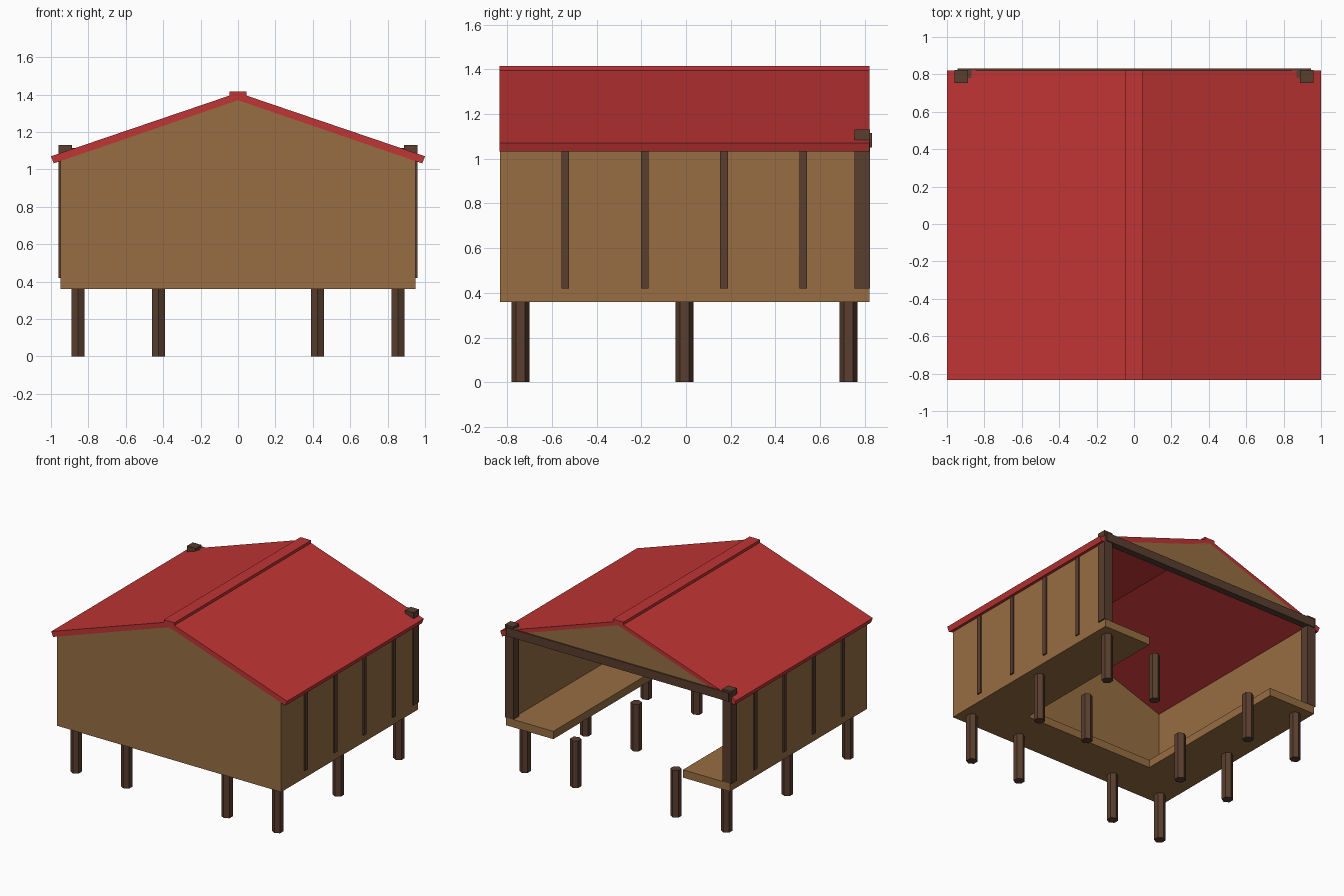
import bpy, bmesh

if "Cube" in bpy.data.objects:
    bpy.data.objects.remove(bpy.data.objects["Cube"])


def material(name, rgb):
    m = bpy.data.materials.new(name)
    m.diffuse_color = (*rgb, 1)
    m.use_nodes = True
    m.node_tree.nodes["Principled BSDF"].inputs["Base Color"].default_value = m.diffuse_color
    return m


RED = material("roof_red", (0.53, 0.035, 0.035))
TAN = material("plank_tan", (0.31, 0.155, 0.055))
DARK = material("dark_timber", (0.10, 0.048, 0.028))


def finish(name, bm, mat):
    bmesh.ops.recalc_face_normals(bm, faces=bm.faces)
    mesh = bpy.data.meshes.new(name)
    bm.to_mesh(mesh)
    bm.free()
    mesh.materials.append(mat)
    ob = bpy.data.objects.new(name, mesh)
    bpy.context.collection.objects.link(ob)
    return ob


def prism(name, pts, vec, mat):
    """Extrude a flat outline of 3D points along a vector."""
    bm = bmesh.new()
    face = bm.faces.new([bm.verts.new(p) for p in pts])
    ext = bmesh.ops.extrude_face_region(bm, geom=[face], use_keep_orig=True)
    moved = [g for g in ext["geom"] if isinstance(g, bmesh.types.BMVert)]
    bmesh.ops.translate(bm, verts=moved, vec=vec)
    return finish(name, bm, mat)


def box(name, x, y, z, mat):
    pts = [(x[0], y[0], z[0]), (x[1], y[0], z[0]), (x[1], y[1], z[0]), (x[0], y[1], z[0])]
    return prism(name, pts, (0, 0, z[1] - z[0]), mat)


def across(name, outline, y0, y1, mat):
    """Extrude an x-z outline from y0 to y1."""
    return prism(name, [(x, y0, z) for x, z in outline], (0, y1 - y0, 0), mat)


FRONT, BACK = -0.832, 0.822
FLOOR, DECK = 0.36, 0.42

# U-shaped deck, open at the back
deck = [(-0.95, FRONT), (0.95, FRONT), (0.95, BACK), (0.55, BACK),
        (0.55, -0.49), (-0.55, -0.49), (-0.55, BACK), (-0.95, BACK)]
prism("deck", [(x, y, FLOOR) for x, y in deck], (0, 0, DECK - FLOOR), TAN)

# Front wall and gable above the back opening
across("front_wall", [(-0.95, FLOOR), (0.95, FLOOR), (0.95, 1.06), (0, 1.385), (-0.95, 1.06)],
       FRONT - 0.001, FRONT + 0.024, TAN)
across("back_gable", [(-0.95, 1.055), (0.95, 1.055), (0, 1.38)], BACK - 0.022, BACK, TAN)

for s, side in ((-1, "left"), (1, "right")):
    # Side walls, battens and back corner posts
    across(side + "_wall", [(s * 0.95, DECK), (s * 0.95, 1.055), (s * 0.905, 1.07), (s * 0.905, DECK)],
           FRONT, BACK, TAN)
    for i in range(4):
        y = -0.54 + 0.355 * i
        box(f"{side}_batten_{i}", (s * 0.94, s * 0.96), (y - 0.017, y + 0.017), (DECK, 1.055), DARK)
    box(side + "_back_post", (s * 0.887, s * 0.96), (0.755, BACK + 0.002), (DECK, 1.13), DARK)

    # Sloping roof slab
    across(side + "_roof", [(0, 1.41), (s, 1.07), (s * 0.985, 1.032), (0, 1.37)],
           FRONT - 0.002, BACK, RED)

# Ridge cap
box("ridge_cap", (-0.045, 0.045), (FRONT - 0.002, BACK), (1.385, 1.416), RED)

# Beam across the back opening
box("back_beam", (-0.945, 0.945), (0.78, 0.832), (1.05, 1.115), DARK)

# Hexagonal piles
for x in (-0.855, -0.425, 0.425, 0.855):
    for y in (-0.74, -0.006, 0.728):
        bm = bmesh.new()
        bmesh.ops.create_cone(bm, cap_ends=True, segments=6, radius1=0.04, radius2=0.04, depth=FLOOR)
        lo = max(v.co.y for v in bm.verts)
        if lo < 0.039:  # keep corners pointing front and back
            for v in bm.verts:
                v.co.x, v.co.y = -v.co.y, v.co.x
        bmesh.ops.translate(bm, verts=bm.verts, vec=(x, y, FLOOR / 2))
        finish("pile", bm, DARK)
